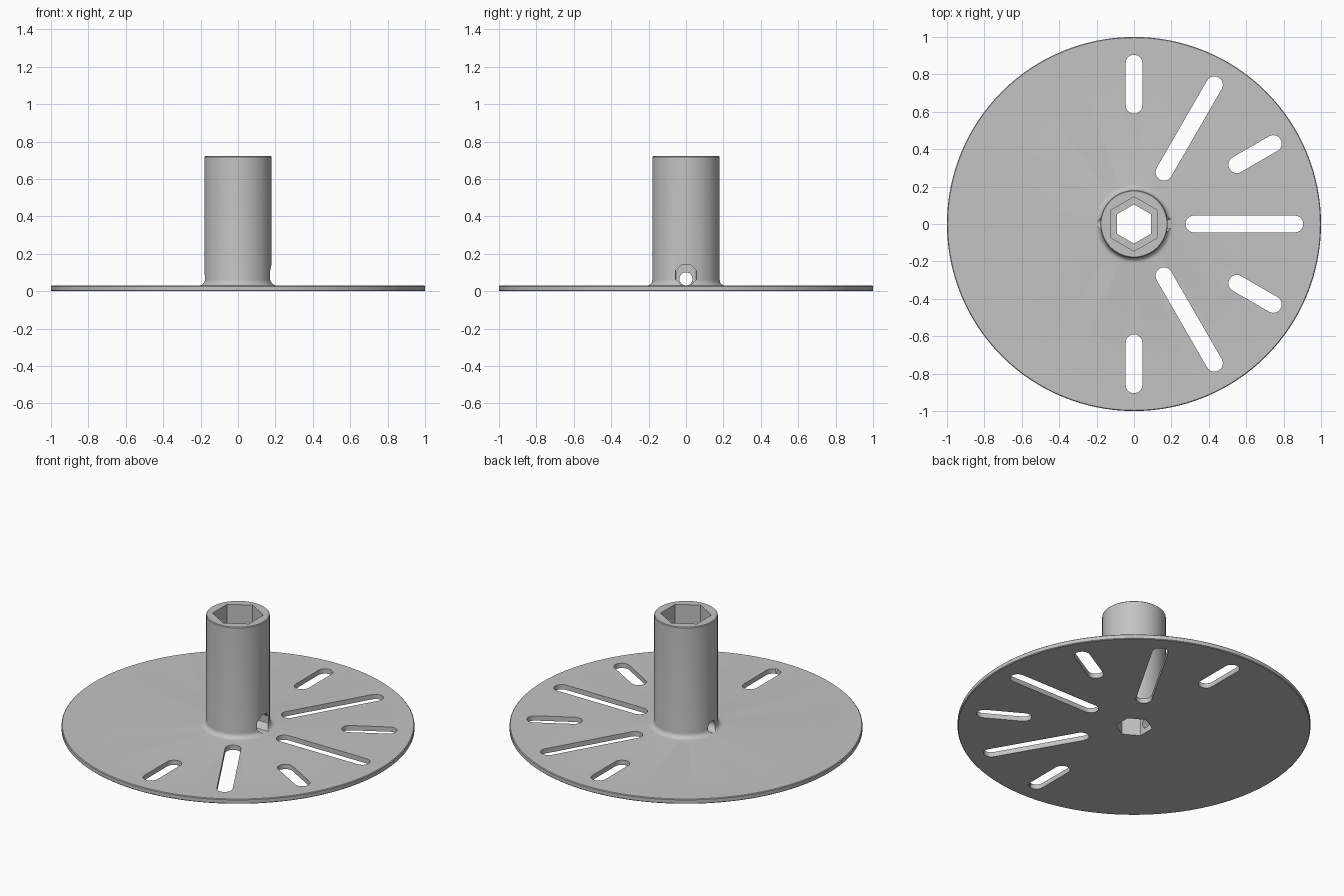
import bpy, bmesh
from math import pi, radians, sin, cos
from mathutils import Matrix, Vector

if "Cube" in bpy.data.objects:
    bpy.data.objects.remove(bpy.data.objects["Cube"], do_unlink=True)

PLATE, TOP, HUB, FILLET, EDGE = 0.03, 0.722, 0.18, 0.03, 0.004

grey = bpy.data.materials.new("plain grey")
grey.use_nodes = True
colour = (0.55, 0.55, 0.55, 1)
grey.diffuse_color = colour
grey.node_tree.nodes["Principled BSDF"].inputs["Base Color"].default_value = colour


def make_object(name, bm):
    bmesh.ops.recalc_face_normals(bm, faces=bm.faces)
    mesh = bpy.data.meshes.new(name)
    bm.to_mesh(mesh)
    bm.free()
    mesh.materials.append(grey)
    obj = bpy.data.objects.new(name, mesh)
    bpy.context.collection.objects.link(obj)
    return obj


def revolve(name, profile, steps=128):
    """Spin a radius/height profile, from axis to axis, into a solid."""
    bm = bmesh.new()
    verts = [bm.verts.new((r, 0, z)) for r, z in profile]
    edges = [bm.edges.new(pair) for pair in zip(verts, verts[1:])]
    bmesh.ops.spin(bm, geom=verts + edges, cent=(0, 0, 0), axis=(0, 0, 1),
                   angle=2 * pi, steps=steps, use_merge=True)
    bmesh.ops.remove_doubles(bm, verts=bm.verts, dist=1e-5)
    return make_object(name, bm)


def prism(name, outline, low, high, matrix=Matrix()):
    """Extrude a flat outline from low to high, then place it."""
    bm = bmesh.new()
    face = bm.faces.new([bm.verts.new((x, y, low)) for x, y in outline])
    new = bmesh.ops.extrude_face_region(bm, geom=[face])["geom"]
    bmesh.ops.translate(bm, vec=Vector((0, 0, high - low)),
                        verts=[v for v in new if isinstance(v, bmesh.types.BMVert)])
    bm.transform(matrix)
    return make_object(name, bm)


def polygon(radius, sides, start):
    return [(radius * cos(start + 2 * pi * i / sides),
             radius * sin(start + 2 * pi * i / sides)) for i in range(sides)]


def slot_outline(inner, outer, r, steps=12):
    arc = [-pi / 2 + pi * i / steps for i in range(steps + 1)]
    return ([(outer + r * cos(a), r * sin(a)) for a in arc]
            + [(inner - r * cos(a), -r * sin(a)) for a in arc])


# Disc and hub as one turned body, with a fillet where they meet
fillet = [(HUB + FILLET * (1 - sin(a)), PLATE + FILLET * (1 - cos(a)))
          for a in [pi / 2 * i / 6 for i in range(7)]]
profile = [(0, 0), (1 - EDGE, 0), (1, EDGE), (1, PLATE - EDGE), (1 - EDGE, PLATE)]
profile += fillet
profile += [(HUB, TOP - EDGE), (HUB - EDGE, TOP), (0, TOP)]
body = revolve("slotted_disc_with_hub", profile)

cutters = []

# Long and short radial slots, alternating
for i in range(12):
    inner = 0.32 if i % 2 == 0 else 0.635
    cutters.append(prism("slot_cutter", slot_outline(inner, 0.86, 0.045),
                         -0.1, 0.1, Matrix.Rotation(radians(30 * i), 4, 'Z')))

# Hexagonal bore, wider above a ledge
cutters.append(prism("bore_cutter", polygon(0.105, 6, pi / 2), -0.1, 0.3))
cutters.append(prism("socket_cutter", polygon(0.145, 6, pi / 2), 0.18, 1))

# Side holes at the hub foot: wide octagon on one side, small round one opposite
along_x = Matrix.Rotation(pi / 2, 4, 'Y')
cutters.append(prism("octagon_hole_cutter", polygon(0.06, 8, pi / 8), 0.03, 0.22,
                     Matrix.Translation((0, 0, 0.0865)) @ along_x))
cutters.append(prism("round_hole_cutter", polygon(0.035, 24, 0), -0.22, -0.03,
                     Matrix.Translation((0, 0, 0.066)) @ along_x))

bpy.ops.object.select_all(action='DESELECT')
bpy.context.view_layer.objects.active = body
body.select_set(True)
for cutter in cutters:
    mod = body.modifiers.new("cut", 'BOOLEAN')
    mod.operation = 'DIFFERENCE'
    mod.solver = 'EXACT'
    mod.object = cutter
    bpy.ops.object.modifier_apply(modifier=mod.name)
    bpy.data.objects.remove(cutter, do_unlink=True)

bpy.ops.object.shade_smooth_by_angle(angle=radians(30))
